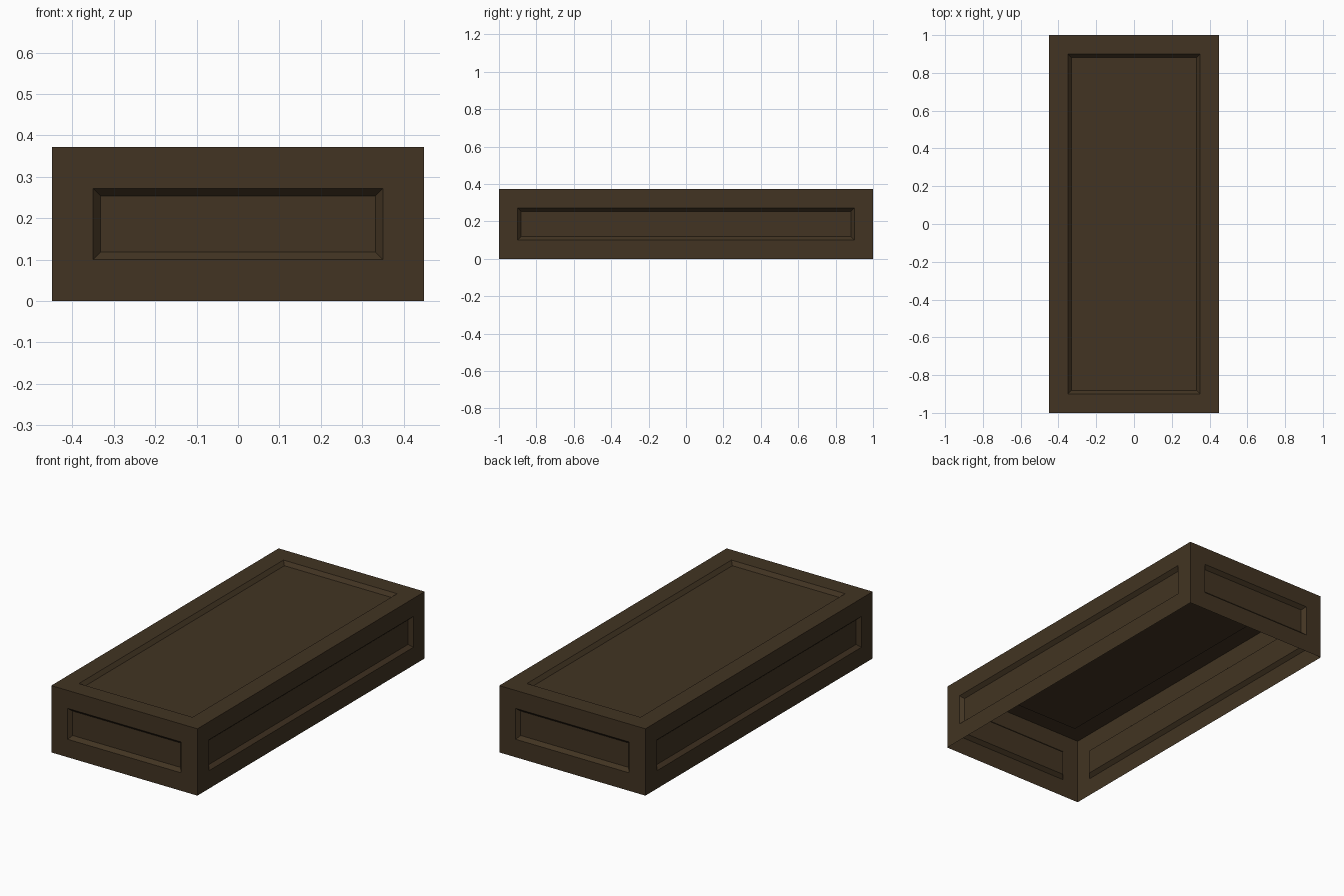
import bpy
import bmesh

WIDTH, LENGTH, HEIGHT = 0.90, 2.0, 0.372
BORDER, BEVEL, DEPTH = 0.10, 0.018, 0.02

default = bpy.data.objects.get("Cube")
if default:
    bpy.data.objects.remove(default, do_unlink=True)

# Dark brown wood
wood = bpy.data.materials.new("dark_brown_wood")
wood.use_nodes = True
colour = (0.054, 0.034, 0.016, 1)
wood.diffuse_color = colour
bsdf = wood.node_tree.nodes["Principled BSDF"]
bsdf.inputs["Base Color"].default_value = colour

# Thin shell, open underneath
bm = bmesh.new()
bmesh.ops.create_cube(bm, size=1)
bmesh.ops.scale(bm, vec=(WIDTH, LENGTH, HEIGHT), verts=bm.verts)
bmesh.ops.translate(bm, vec=(0, 0, HEIGHT / 2), verts=bm.verts)
bm.normal_update()
bottom = [f for f in bm.faces if f.normal.z < -0.5]
bmesh.ops.delete(bm, geom=bottom, context='FACES_ONLY')

# Flat frame around each panel, then a sloped step down into it
panels = list(bm.faces)
bmesh.ops.inset_individual(bm, faces=panels, thickness=BORDER, use_even_offset=True)
bm.normal_update()
bmesh.ops.inset_individual(bm, faces=panels, thickness=BEVEL, depth=-DEPTH,
                           use_even_offset=True)

mesh = bpy.data.meshes.new("panelled_box")
bm.to_mesh(mesh)
bm.free()
mesh.materials.append(wood)
box = bpy.data.objects.new("panelled_box", mesh)
bpy.context.scene.collection.objects.link(box)
